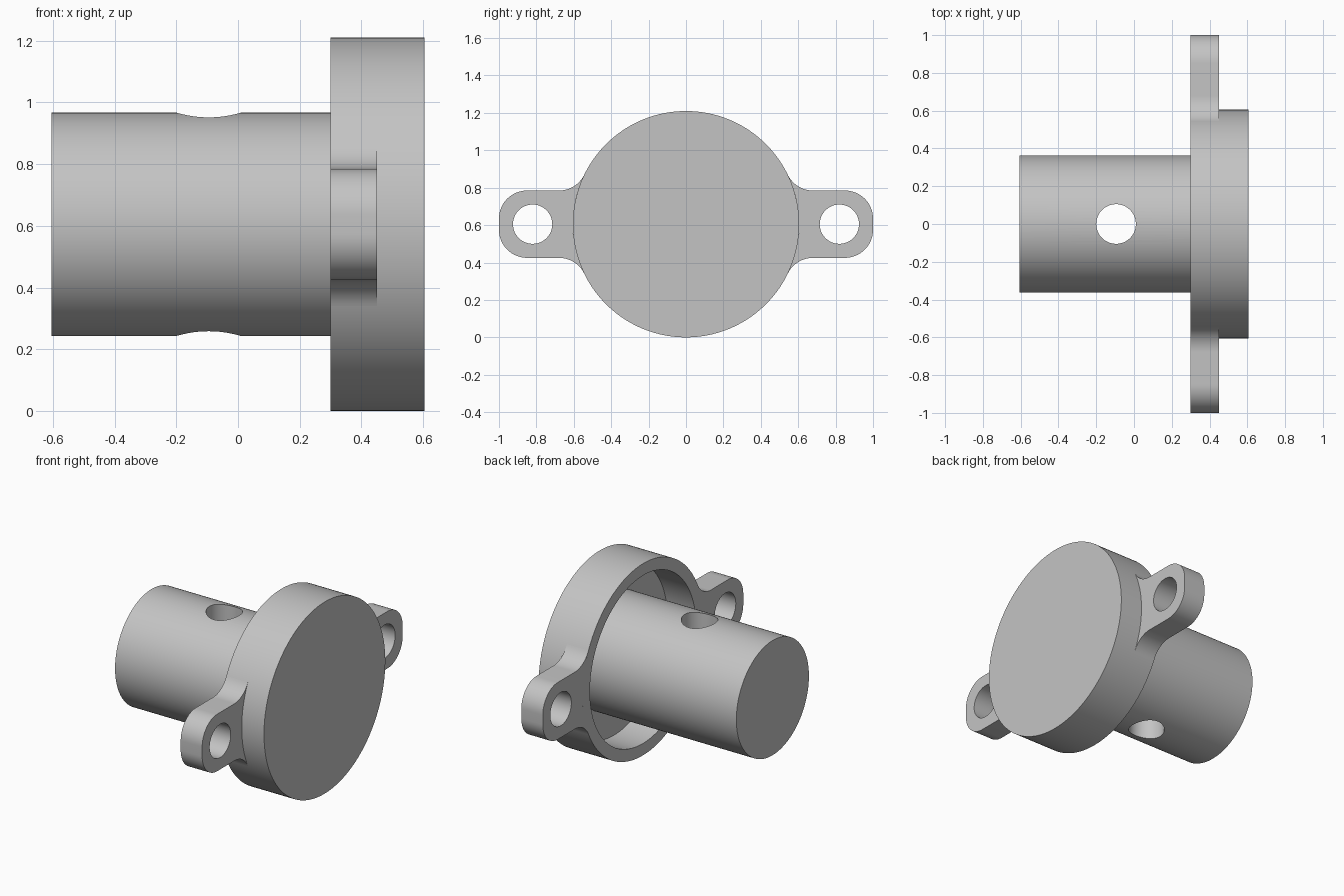
import bpy, bmesh, math
from math import sin, cos, pi
from mathutils import Matrix, Vector

cube = bpy.data.objects.get("Cube")
if cube:
    bpy.data.objects.remove(cube, do_unlink=True)

AXIS_Z = 0.605       # height of the shaft axis
BACK, FRONT = 0.30, 0.605
FLANGE_R, CAVITY_R, SHAFT_R = 0.605, 0.53, 0.362
CAVITY_FLOOR = 0.50
LUG_END, LUG_HALF, FILLET, HOLE_R = 1.0, 0.18, 0.15, 0.105

metal = bpy.data.materials.new("grey metal")
metal.use_nodes = True
grey = (0.55, 0.55, 0.55, 1)
metal.diffuse_color = grey
metal.node_tree.nodes["Principled BSDF"].inputs["Base Color"].default_value = grey


def finish(name, bm):
    bmesh.ops.recalc_face_normals(bm, faces=bm.faces)
    mesh = bpy.data.meshes.new(name)
    bm.to_mesh(mesh)
    bm.free()
    mesh.materials.append(metal)
    obj = bpy.data.objects.new(name, mesh)
    bpy.context.collection.objects.link(obj)
    return obj


def select_only(obj):
    bpy.ops.object.select_all(action='DESELECT')
    obj.select_set(True)
    bpy.context.view_layer.objects.active = obj


def smooth(obj):
    select_only(obj)
    bpy.ops.object.shade_smooth_by_angle(angle=math.radians(30))


def cylinder(name, radius, length, centre, axis, segments=128):
    bm = bmesh.new()
    turn = Vector((0, 0, 1)).rotation_difference(Vector(axis)).to_matrix().to_4x4()
    bmesh.ops.create_cone(bm, cap_ends=True, segments=segments, radius1=radius,
                          radius2=radius, depth=length,
                          matrix=Matrix.Translation(centre) @ turn)
    return finish(name, bm)


def drill(obj, centre, axis, radius, length):
    cutter = cylinder("drill_cutter", radius, length, centre, axis, 64)
    cutter.hide_render = True
    mod = obj.modifiers.new("hole", 'BOOLEAN')
    mod.operation, mod.solver, mod.object = 'DIFFERENCE', 'EXACT', cutter
    select_only(obj)
    bpy.ops.object.modifier_apply(modifier=mod.name)
    bpy.data.objects.remove(cutter, do_unlink=True)


def arc(cy, cz, r, start, end, steps=16):
    angles = [start + (end - start) * i / steps for i in range(steps + 1)]
    return [(cy + r * cos(a), cz + r * sin(a)) for a in angles]


# Shaft, running to the cavity floor, with a vertical cross hole
shaft = cylinder("shaft", SHAFT_R, CAVITY_FLOOR + FRONT,
                 ((CAVITY_FLOOR - FRONT) / 2, 0, AXIS_Z), (1, 0, 0))
drill(shaft, (-0.095, 0, AXIS_Z), (0, 0, 1), HOLE_R, 2)
smooth(shaft)

# Flange cap: one revolved profile with an open cavity behind
bm = bmesh.new()
profile = [(FRONT, 0), (FRONT, FLANGE_R), (BACK, FLANGE_R),
           (BACK, CAVITY_R), (CAVITY_FLOOR, CAVITY_R), (CAVITY_FLOOR, 0)]
verts = [bm.verts.new((x, r, AXIS_Z)) for x, r in profile]
edges = [bm.edges.new(pair) for pair in zip(verts, verts[1:])]
bmesh.ops.spin(bm, geom=verts + edges, cent=(0, 0, AXIS_Z), axis=(1, 0, 0),
               angle=2 * pi, steps=160)
bmesh.ops.remove_doubles(bm, verts=bm.verts, dist=0.0001)
smooth(finish("flange_cap", bm))

# Mounting lugs: rounded ears blended into the flange rim
blend_z = LUG_HALF + FILLET
blend_y = math.sqrt((FLANGE_R + FILLET) ** 2 - blend_z ** 2)
tangent = math.atan2(blend_z, blend_y)
upper = (arc(0, 0, FLANGE_R, 0, tangent)
         + arc(blend_y, blend_z, FILLET, pi + tangent, 1.5 * pi)[1:]
         + arc(LUG_END - FILLET, LUG_HALF - FILLET, FILLET, pi / 2, 0))
outline = upper + [(y, -z) for y, z in reversed(upper[1:])]

for name, side in (("right_lug", -1), ("left_lug", 1)):
    bm = bmesh.new()
    face = bm.faces.new([bm.verts.new((BACK, side * y, AXIS_Z + z)) for y, z in outline])
    grown = bmesh.ops.extrude_face_region(bm, geom=[face])
    moved = [g for g in grown["geom"] if isinstance(g, bmesh.types.BMVert)]
    bmesh.ops.translate(bm, verts=moved, vec=(0.15, 0, 0))
    lug = finish(name, bm)
    drill(lug, (0.375, side * 0.82, AXIS_Z), (1, 0, 0), HOLE_R, 0.5)
    smooth(lug)
